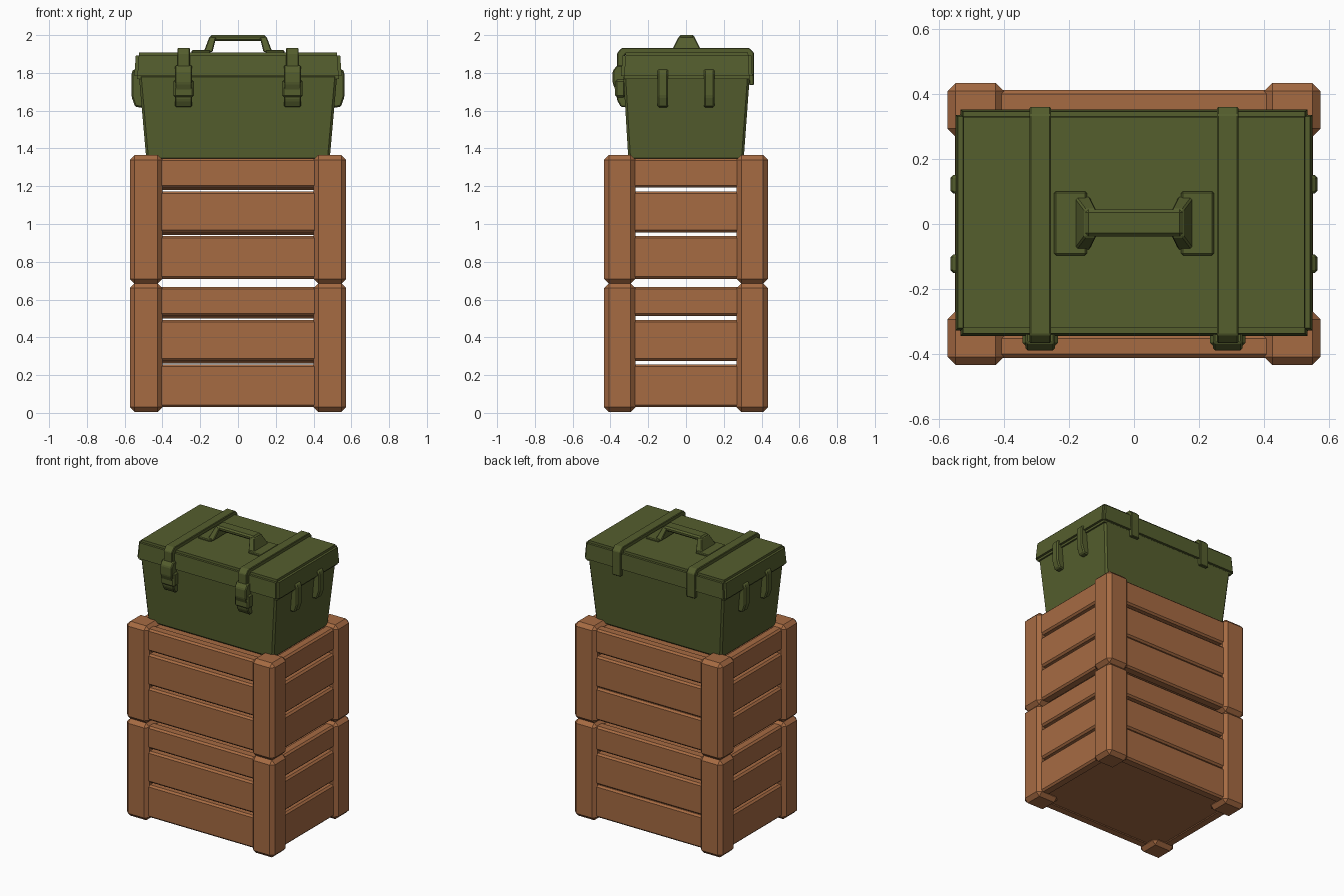
import bpy, bmesh
from mathutils import Vector

cube = bpy.data.objects.get("Cube")
if cube:
    bpy.data.objects.remove(cube, do_unlink=True)


def material(name, rgb):
    mat = bpy.data.materials.new(name)
    mat.use_nodes = True
    mat.diffuse_color = (*rgb, 1)
    mat.node_tree.nodes["Principled BSDF"].inputs["Base Color"].default_value = (*rgb, 1)
    return mat


WOOD = material("brown wood", (0.38, 0.145, 0.055))
GREEN = material("olive green", (0.09, 0.112, 0.027))


def finish(name, bm, mat, bevel, segments=1):
    bmesh.ops.recalc_face_normals(bm, faces=bm.faces)
    if bevel:
        bmesh.ops.bevel(bm, geom=bm.edges[:], offset=bevel, segments=segments,
                        affect='EDGES', clamp_overlap=True)
    mesh = bpy.data.meshes.new(name)
    bm.to_mesh(mesh)
    bm.free()
    mesh.materials.append(mat)
    obj = bpy.data.objects.new(name, mesh)
    bpy.context.collection.objects.link(obj)
    return obj


def frustum(name, low, high, mat, bevel=0.0, segments=1):
    """Box between two rectangles, each given as x0, x1, y0, y1, z."""
    bm = bmesh.new()
    rings = []
    for x0, x1, y0, y1, z in (low, high):
        rings.append([bm.verts.new(p) for p in
                      ((x0, y0, z), (x1, y0, z), (x1, y1, z), (x0, y1, z))])
    a, b = rings
    bm.faces.new(a)
    bm.faces.new(b)
    for i in range(4):
        j = (i + 1) % 4
        bm.faces.new((a[i], a[j], b[j], b[i]))
    return finish(name, bm, mat, bevel, segments)


def box(name, x0, x1, y0, y1, z0, z1, mat, bevel=0.0, segments=1):
    return frustum(name, (x0, x1, y0, y1, z0), (x0, x1, y0, y1, z1), mat, bevel, segments)


def extrude(name, outline, axis, start, end, mat, bevel=0.0):
    """Extrude an outline (y,z for axis 0, x,z for axis 1)."""
    bm = bmesh.new()
    verts = []
    for u, z in outline:
        p = Vector((u, u, z))
        p[axis] = start
        verts.append(bm.verts.new(p))
    face = bm.faces.new(verts)
    moved = bmesh.ops.extrude_face_region(bm, geom=[face])["geom"]
    shift = Vector((0, 0, 0))
    shift[axis] = end - start
    bmesh.ops.translate(bm, vec=shift,
                        verts=[g for g in moved if isinstance(g, bmesh.types.BMVert)])
    return finish(name, bm, mat, bevel)


SIDES = ((-1, "right"), (1, "left"))
ENDS = ((-1, "front"), (1, "back"))


def crate(name, z):
    # Corner posts
    for sx, side in SIDES:
        for sy, end in ENDS:
            xs = sorted((sx * 0.4, sx * 0.573))
            ys = sorted((sy * 0.268, sy * 0.433))
            box(f"{name}_post_{end}_{side}", *xs, *ys, z, z + 0.68, WOOD, 0.025)
    # Slats on all four sides; the back row is staggered slightly
    for i, (low, high) in enumerate(((0.025, 0.252), (0.27, 0.488), (0.508, 0.662))):
        for sy, end in ENDS:
            drop = 0.014 if sy > 0 and i else 0
            ys = sorted((sy * 0.34, sy * 0.412))
            box(f"{name}_{end}_slat_{i + 1}", -0.42, 0.42, *ys,
                z + low - drop, z + high - (drop if i < 2 else 0), WOOD, 0.012)
        for sx, side in SIDES:
            xs = sorted((sx * 0.48, sx * 0.55))
            box(f"{name}_{side}_slat_{i + 1}", *xs, -0.29, 0.29,
                z + low, z + high, WOOD, 0.012)
    # Floor and lid boards
    box(f"{name}_floor", -0.53, 0.53, -0.39, 0.39, z + 0.03, z + 0.06, WOOD)
    box(f"{name}_lid", -0.53, 0.53, -0.39, 0.39, z + 0.62, z + 0.652, WOOD)


crate("lower_crate", 0.005)
crate("upper_crate", 0.685)

# Toolbox body and lid
frustum("toolbox_body", (-0.485, 0.485, -0.305, 0.305, 1.337),
        (-0.525, 0.525, -0.332, 0.338, 1.79), GREEN, 0.012)
frustum("toolbox_lid", (-0.55, 0.55, -0.345, 0.352, 1.768),
        (-0.54, 0.54, -0.335, 0.345, 1.908), GREEN, 0.016, 2)

# Straps over the lid, with a latch in front and a hinge tab behind
strap = ((-0.365, 1.80), (-0.365, 1.905), (-0.34, 1.932), (0.335, 1.932),
         (0.36, 1.905), (0.36, 1.735), (0.335, 1.735), (0.325, 1.895),
         (-0.325, 1.895), (-0.335, 1.80))
latch = ((-0.32, 1.84), (-0.365, 1.84), (-0.388, 1.81), (-0.388, 1.745),
         (-0.37, 1.70), (-0.365, 1.655), (-0.345, 1.62), (-0.31, 1.62))
for sx, side in SIDES:
    x = sx * 0.288
    extrude(f"{side}_strap", strap, 0, x - 0.033, x + 0.033, GREEN, 0.004)
    extrude(f"{side}_latch", latch, 0, x - 0.045, x + 0.045, GREEN, 0.006)
    box(f"{side}_latch_buckle", x - 0.054, x + 0.054, -0.375, -0.32, 1.67, 1.765,
        GREEN, 0.01)

# Clips on the short sides
for sx, side in SIDES:
    clip = [(sx * u, z) for u, z in
            ((0.50, 1.82), (0.552, 1.82), (0.564, 1.80), (0.564, 1.675),
             (0.545, 1.62), (0.50, 1.615))]
    for y, end in ((-0.122, "front"), (0.122, "back")):
        extrude(f"{side}_{end}_clip", clip, 1, y - 0.028, y + 0.028, GREEN, 0.008)

# Carrying handle: feet, flared legs and grip
for sx, side in SIDES:
    foot = sorted((sx * 0.145, sx * 0.245))
    base = sorted((sx * 0.135, sx * 0.182))
    top = sorted((sx * 0.115, sx * 0.152))
    box(f"{side}_handle_foot", *foot, -0.096, 0.1, 1.9, 1.92, GREEN, 0.005)
    frustum(f"{side}_handle_leg", (*base, -0.08, 0.085, 1.91),
            (*top, -0.04, 0.045, 1.99), GREEN, 0.005)
box("handle_grip", -0.15, 0.15, -0.038, 0.045, 1.968, 2.0, GREEN, 0.01)
